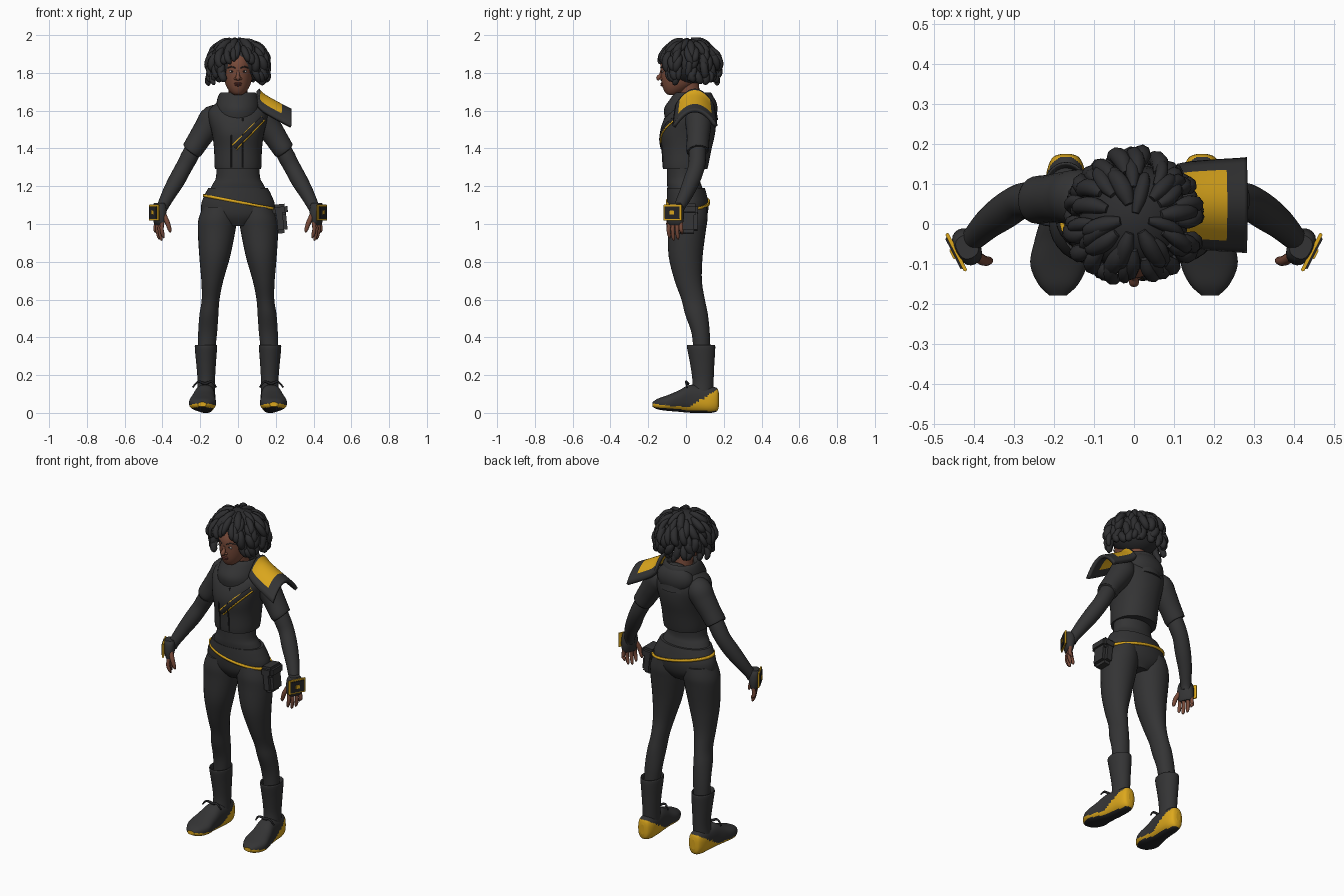
import bpy, bmesh, math, random
from mathutils import Vector, Matrix
from mathutils.bvhtree import BVHTree

random.seed(4)
if "Cube" in bpy.data.objects:
    bpy.data.objects.remove(bpy.data.objects["Cube"])


def material(name, r, g, b):
    m = bpy.data.materials.new(name)
    m.use_nodes = True
    m.diffuse_color = (r, g, b, 1)
    bsdf = m.node_tree.nodes["Principled BSDF"]
    bsdf.inputs["Base Color"].default_value = (r, g, b, 1)
    bsdf.inputs["Roughness"].default_value = 0.8
    return m


CLOTH = material("charcoal cloth", .034, .034, .035)
DARK = material("black trim", .018, .018, .02)
HAIR = material("black hair", .026, .026, .028)
GOLD = material("golden yellow", .72, .39, .012)
SKIN = material("brown skin", .19, .07, .042)
LIPS = material("dark lips", .15, .04, .032)
WHITE = material("eye white", .45, .42, .4)


def make(name, bm, *mats, smooth=True, rule=None, solid=0):
    bmesh.ops.recalc_face_normals(bm, faces=bm.faces)
    for f in bm.faces:
        f.smooth = smooth and len(f.verts) < 5
        if rule:
            f.material_index = rule(f)
    me = bpy.data.meshes.new(name)
    bm.to_mesh(me)
    bm.free()
    ob = bpy.data.objects.new(name, me)
    bpy.context.collection.objects.link(ob)
    for m in mats:
        me.materials.append(m)
    if solid:
        mod = ob.modifiers.new("thickness", "SOLIDIFY")
        mod.thickness, mod.offset = solid, 0
    return ob


def spline(pts, sub):
    # smooth interpolation through points that also carry radii
    out = []
    for i in range(len(pts) - 1):
        a, b, c, d = (pts[max(0, min(len(pts) - 1, i + k))] for k in (-1, 0, 1, 2))
        for s in range(sub):
            t = s / sub
            out.append([q + .5 * t * (r - p + t * (2*p - 5*q + 4*r - w + t * (3*(q - r) + w - p)))
                        for p, q, r, w in zip(a, b, c, d)])
    return out + [list(pts[-1])]


def sweep(pts, n=20, axis=None, ref=(0, 1, 0), p=2, sub=4, bm=None):
    bm = bm or bmesh.new()
    pts = spline([q if len(q) == 5 else (*q, q[3]) for q in pts], sub)
    pos = [Vector(q[:3]) for q in pts]
    rings = []
    for i, q in enumerate(pts):
        t = Vector(axis) if axis else (pos[min(i + 1, len(pos) - 1)] - pos[max(i - 1, 0)]).normalized()
        u = Vector(ref)
        u = (u - t * u.dot(t)).normalized()
        v = t.cross(u)
        ring = []
        for k in range(n):
            c, s = math.cos(math.tau * k / n), math.sin(math.tau * k / n)
            c, s = (math.copysign(abs(w) ** (2 / p), w) for w in (c, s))
            ring.append(bm.verts.new(pos[i] + u * c * max(q[3], .001) + v * s * max(q[4], .001)))
        rings.append(ring)
    for a, b in zip(rings, rings[1:]):
        for k in range(n):
            bm.faces.new((a[k], a[k - 1], b[k - 1], b[k]))
    bm.faces.new(rings[0])
    bm.faces.new(rings[-1])
    return bm


def stack(pts, **kw):
    # horizontal sections: x, y, z, half width, half depth
    return sweep(pts, axis=(0, 0, 1), ref=(1, 0, 0), **kw)


def ball(name, at, size, mat):
    bm = bmesh.new()
    bmesh.ops.create_uvsphere(bm, u_segments=20, v_segments=12, radius=1,
                              matrix=Matrix.Translation(at) @ Matrix.Diagonal((*size, 1)))
    make(name, bm, mat)


def box(name, at, size, mat, rot=0, tilt=0, bevel=.004):
    bm = bmesh.new()
    bmesh.ops.create_cube(bm, size=1, matrix=Matrix.Diagonal((*size, 1)))
    bmesh.ops.bevel(bm, geom=bm.edges[:], offset=bevel, segments=2, affect="EDGES")
    bm.transform(Matrix.Translation(at) @ Matrix.Rotation(rot, 4, "Z") @ Matrix.Rotation(tilt, 4, "Y"))
    make(name, bm, mat, smooth=False)


def band(name, cx, cy, rx, ry, z, slope, height, mat, n=64):
    bm = bmesh.new()
    loops = [[bm.verts.new((cx + rx * math.cos(math.tau*k/n), cy + ry * math.sin(math.tau*k/n),
                            z - slope * math.cos(math.tau*k/n) + h)) for k in range(n)]
             for h in (-height / 2, height / 2)]
    for k in range(n):
        bm.faces.new((loops[0][k - 1], loops[0][k], loops[1][k], loops[1][k - 1]))
    make(name, bm, mat, solid=.012)


# hips, waist and jacket
make("hips", stack([(0, .01, .99, .07, .07), (0, .01, 1.04, .18, .1), (0, .01, 1.1, .195, .11),
                    (0, .005, 1.15, .178, .106), (0, 0, 1.19, .158, .1)], n=36), CLOTH)
make("waist", stack([(0, 0, 1.17, .155, .095), (0, -.01, 1.21, .135, .09), (0, -.015, 1.25, .116, .085),
                     (0, -.01, 1.35, .115, .09)], n=36), CLOTH)
band("belt", .01, .01, .19, .111, 1.115, .036, .014, GOLD)
jacket = stack([(0, -.004, 1.29, .122, .117), (0, -.002, 1.32, .125, .122), (0, .004, 1.4, .127, .132),
                (0, .008, 1.48, .138, .146), (0, .02, 1.55, .155, .138), (0, .03, 1.6, .155, .115),
                (0, .04, 1.64, .115, .09), (0, .04, 1.67, .07, .07)], n=40, p=2.2)
jacket_tree = BVHTree.FromBMesh(jacket)
make("jacket", jacket, CLOTH)


def front(tree, x, z, lift=0):
    hit = tree.ray_cast(Vector((x, -1, z)), Vector((0, 1, 0)))[0]
    return (x, (hit.y if hit else -.1) - lift, z)


for x, top in ((-.035, 1.58), (.025, 1.56)):
    make("jacket_seam", sweep([(*front(jacket_tree, x, z), .004) for z in (1.3, 1.38, 1.46, top)],
                              n=8, ref=(1, 0, 0)), DARK)
for name, w, lift, mat in (("strap_edge", .02, 0, GOLD), ("strap", .013, .003, DARK)):
    path = [(*front(jacket_tree, -.02 + .15*t, 1.405 + .155*t, lift), w, .005) for t in (0, .25, .5, .75, 1)]
    make(name, sweep(path, n=12, ref=(1, 0, -1)), mat)

# cowl collar and hood
make("cowl", stack([(0, .03, 1.55, .125, .14), (0, .022, 1.61, .118, .138), (0, .032, 1.66, .11, .117),
                    (0, .037, 1.69, .098, .1), (0, .037, 1.695, .085, .087), (0, .035, 1.66, .065, .07)],
                   n=32), CLOTH)
ball("hood", (0, .1, 1.61), (.115, .067, .085), CLOTH)

# flared shoulder guard, draped front to back
bm = bmesh.new()
profile = spline([(.105, 1.71), (.135, 1.68), (.2, 1.642), (.28, 1.6)], 6)
grid = [[bm.verts.new((x, .047 + .112 * v * (.85 + .15 * i / 18), z - .085 * v * v))
         for v in (j / 8 - 1 for j in range(17))] for i, (x, z) in enumerate(profile)]
for i in range(len(grid) - 1):
    for j in range(16):
        f = bm.faces.new((grid[i][j], grid[i + 1][j], grid[i + 1][j + 1], grid[i][j + 1]))
        f.material_index = int(1 < i < 14 and 1 < j < 14)
guard = make("shoulder_guard", bm, CLOTH, GOLD, solid=.02)

# limbs, built on both sides
for s, side in ((1, "left"), (-1, "right")):
    def flip(pts):
        return [(s * q[0], *q[1:]) for q in pts]

    make(side + "_leg", stack(flip([
        (.1, .01, 1.09, .085, .1), (.108, .008, 1.03, .1, .106), (.113, .005, .97, .1, .101),
        (.123, -.002, .83, .082, .09), (.136, .012, .7, .058, .072), (.145, .038, .6, .047, .062),
        (.154, .056, .52, .05, .06), (.161, .078, .42, .05, .048), (.168, .085, .31, .044, .045)]), n=28), CLOTH)
    make(side + "_boot_shaft", stack(flip([
        (.17, .08, .33, .048, .06), (.17, .08, .354, .052, .066), (.17, .08, .35, .059, .075),
        (.169, .086, .26, .052, .064), (.168, .09, .17, .046, .056), (.17, .085, .1, .048, .058)]), n=28), CLOTH)

    # shoe with wedge side panel and dark outsole
    shoe = sweep(flip([(.17, .175, .07, .012, .03), (.17, .165, .07, .034, .06), (.17, .13, .07, .048, .07),
                       (.172, .07, .073, .053, .073), (.177, .015, .074, .056, .073),
                       (.184, -.04, .062, .064, .056), (.188, -.1, .052, .071, .041),
                       (.189, -.15, .047, .05, .028), (.19, -.178, .045, .022, .012)]),
                 n=48, axis=(0, 1, 0), ref=(1, 0, 0), p=2.5, sub=7)
    for v in shoe.verts:
        v.co.z = max(v.co.z, 0)

    def shoe_rule(f):
        c = f.calc_center_median()
        low = .008 + max(0, -c.y - .06) * .15
        high = .034 + max(0, c.y - .02) * .62 + max(0, -c.y - .06) * .13
        return 1 if low < c.z < high and f.normal.z > -.75 else 2 if c.z < low + .01 else 0
    make(side + "_shoe", shoe, CLOTH, GOLD, DARK, rule=shoe_rule)
    make(side + "_lace", sweep(flip([(.115, .005, .135, .004), (.14, 0, .165, .006), (.175, .01, .155, .008),
                                     (.21, 0, .165, .006), (.24, .005, .135, .004)]), n=8), DARK)

    # sleeve and arm
    make(side + "_sleeve", sweep(flip([
        (.08, .06, 1.57, .05), (.13, .065, 1.56, .07), (.165, .066, 1.51, .066), (.205, .064, 1.45, .06),
        (.24, .06, 1.395, .06, .056), (.246, .06, 1.386, .055, .051)]), n=24), CLOTH)
    make(side + "_arm", sweep(flip([
        (.22, .06, 1.43, .044), (.255, .06, 1.36, .046), (.287, .055, 1.3, .044), (.325, .03, 1.23, .044),
        (.365, 0, 1.16, .038), (.4, -.035, 1.09, .03), (.41, -.045, 1.06, .028)]), n=20), CLOTH)

    # hand, measured across (a), outward (b) and height
    wide, out = Vector((-.45 * s, -.89, 0)), Vector((.89 * s, -.45, 0))
    turn = math.atan2(out.y, out.x)

    def hand(a, b, z):
        return tuple(Vector((.417 * s, -.057, z)) + wide * a + out * b)

    make(side + "_glove", sweep([(*hand(0, 0, 1.11), .03, .026), (*hand(0, 0, 1.09), .042, .032),
                                 (*hand(0, 0, 1.05), .048, .03), (*hand(0, 0, 1.01), .045, .021),
                                 (*hand(0, 0, .995), .035, .014)], axis=(0, 0, 1), ref=wide, p=2.5), CLOTH)
    fingers = bmesh.new()
    for a, tip in ((-.034, .945), (-.012, .918), (.012, .912), (.034, .925)):
        sweep([(*hand(a, 0, 1.01), .011), (*hand(a * 1.1, .004, .97), .0105),
               (*hand(a * 1.1, -.004, tip + .015), .009), (*hand(a * 1.05, -.01, tip), .003)],
              n=10, ref=wide, bm=fingers)
    sweep([(*hand(.03, -.01, 1.05), .014), (*hand(.05, -.022, 1.01), .013),
           (*hand(.056, -.034, .97), .01), (*hand(.056, -.038, .955), .003)], n=10, ref=out, bm=fingers)
    make(side + "_fingers", fingers, SKIN)
    for name, b, w, h, mat in (("plate_rim", .03, .106, .085, GOLD), ("plate", .035, .088, .067, DARK),
                               ("plate_light", .0395, .026, .022, GOLD)):
        box(f"{side}_hand_{name}", hand(0, b, 1.06), (.009, w, h), mat, rot=turn, bevel=.002)

# hip pouch
box("pouch", (.222, .005, 1.025), (.07, .11, .15), CLOTH, tilt=-.1, bevel=.018)
box("pouch_flap", (.222, .005, 1.075), (.082, .118, .06), CLOTH, tilt=-.1, bevel=.014)

# head and face
make("neck", stack([(0, .03, 1.6, .055, .055), (0, .02, 1.68, .05, .055), (0, .01, 1.76, .05, .055)]), SKIN)
head = stack([(0, -.07, 1.682, .012, .015), (0, -.068, 1.69, .032, .037), (0, -.052, 1.715, .054, .068),
              (0, -.034, 1.75, .07, .095), (0, -.02, 1.8, .079, .114), (0, -.012, 1.86, .08, .12),
              (0, 0, 1.93, .06, .09)], n=36)
head_tree = BVHTree.FromBMesh(head)
make("head", head, SKIN)
make("nose", sweep([(*front(head_tree, 0, 1.812, -.004), .006), (*front(head_tree, 0, 1.79, 0), .009),
                    (0, -.145, 1.774, .013), (0, -.14, 1.764, .009)], n=12, ref=(1, 0, 0)), SKIN)
ball("upper_lip", front(head_tree, 0, 1.744), (.023, .008, .005), LIPS)
ball("lower_lip", front(head_tree, 0, 1.735), (.02, .009, .006), LIPS)
for s in (1, -1):
    ball("nostril", front(head_tree, s * .012, 1.769), (.009, .009, .007), SKIN)
    ball("eye", front(head_tree, s * .033, 1.808), (.015, .004, .006), WHITE)
    ball("iris", front(head_tree, s * .032, 1.808, .002), (.0055, .004, .0055), DARK)
    make("eyebrow", sweep([(*front(head_tree, s * x, z), .003) for x, z in
                           ((.014, 1.826), (.035, 1.833), (.054, 1.826))], n=8, ref=(0, 0, 1)), HAIR)

# hair: a dome covered with hanging locks
ball("hair_dome", (0, .014, 1.858), (.137, .135, .122), HAIR)
locks = bmesh.new()
for start, count in ((1.4, 6), (1.05, 13), (.7, 18), (.35, 22), (0, 22), (-.3, 20)):
    for k in range(count):
        az = math.tau * (k + random.uniform(-.3, .3)) / count
        el = start + random.uniform(-.12, .12)
        # keep the face open
        off = abs((az + math.pi / 2 + math.pi) % math.tau - math.pi)
        limit = .12 - .35 * max(0, off - .1) if off < .6 else -.85 if off < 1 else -1.2
        span = min(random.uniform(.6, .85), el - limit)
        if span < .18:
            continue
        size, sway = random.uniform(.015, .023), random.uniform(-.25, .25)
        flare = random.uniform(.06, .2)
        path = []
        for t, r in ((0, .5), (.3, 1), (.65, 1), (.9, .75), (1, .2)):
            e, a = el - span * t, az + sway * t * t
            reach = math.cos(max(e, -.3)) * (1 + flare * math.sin(t * 2.4))
            path.append((.14 * reach * math.cos(a), .014 + .138 * reach * math.sin(a),
                         1.858 + .122 * math.sin(e) - .01 * t, size * r))
        sweep(path, n=8, sub=3, ref=(-math.sin(az), math.cos(az), 0), bm=locks)
for v in locks.verts:
    v.co.z = min(v.co.z, 2)
make("hair_locks", locks, HAIR)
